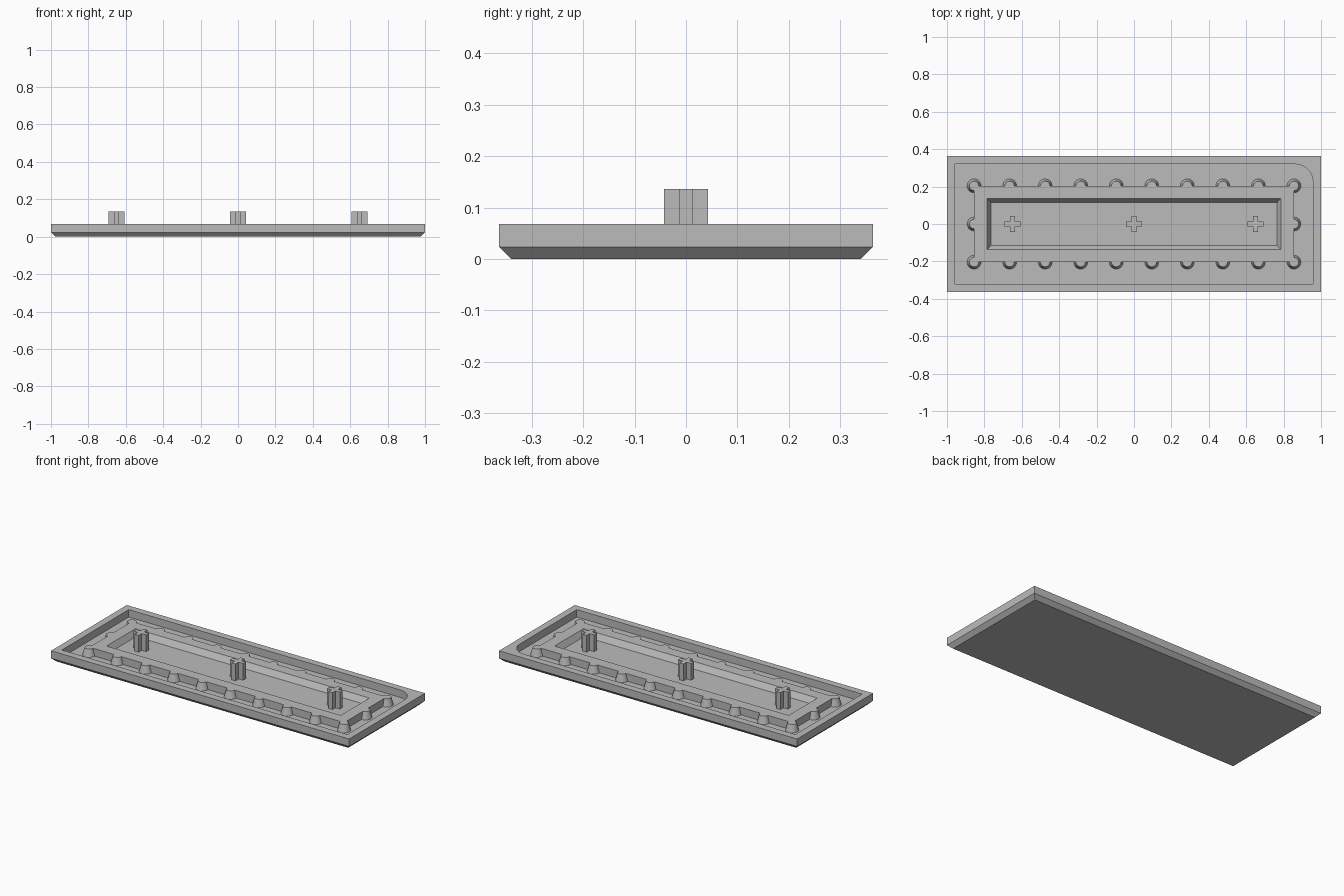
import bpy, bmesh, math

cube = bpy.data.objects.get("Cube")
if cube:
    bpy.data.objects.remove(cube, do_unlink=True)

GREY = (0.5, 0.5, 0.5, 1)
mat = bpy.data.materials.new("plain grey")
mat.use_nodes = True
mat.diffuse_color = GREY
mat.node_tree.nodes["Principled BSDF"].inputs["Base Color"].default_value = GREY

FLOOR, TOP = 0.023, 0.068      # tray floor and rim heights
PX, PY = 0.855, 0.204          # half sizes of the raised platform


def rect(bm, x, y, z, radius=0.0):
    """Rectangular loop; the back left corner can be rounded."""
    pts = [(-x, -y), (x, -y)]
    if radius:
        for i in range(9):
            a = math.pi / 2 * i / 8
            pts.append((x - radius + radius * math.cos(a), y - radius + radius * math.sin(a)))
    else:
        pts.append((x, y))
    pts.append((-x, y))
    return [bm.verts.new((px, py, z)) for px, py in pts]


def skin(bm, a, b):
    """Quads between two loops of equal length."""
    n = len(a)
    return [bm.faces.new((a[i], a[(i + 1) % n], b[(i + 1) % n], b[i])) for i in range(n)]


def finish(bm, name, smooth=False):
    mesh = bpy.data.meshes.new(name)
    bm.to_mesh(mesh)
    bm.free()
    mesh.materials.append(mat)
    ob = bpy.data.objects.new(name, mesh)
    bpy.context.collection.objects.link(ob)
    if smooth:
        bpy.ops.object.select_all(action='DESELECT')
        ob.select_set(True)
        bpy.context.view_layer.objects.active = ob
        bpy.ops.object.shade_smooth_by_angle(angle=math.radians(35))
    return ob


# Tray with chamfered underside and one rounded inner corner
bm = bmesh.new()
base = rect(bm, 0.977, 0.34, 0)
waist = rect(bm, 1, 0.363, FLOOR)
rim = rect(bm, 1, 0.363, TOP)
lip = rect(bm, 0.957, 0.32, TOP, 0.095)
floor = rect(bm, 0.957, 0.32, FLOOR, 0.095)
bm.faces.new(base[::-1])
skin(bm, base, waist)
skin(bm, waist, rim)
skin(bm, lip, floor)
bm.faces.new(floor)
ring = [e for e in bm.edges if all(v.co.z > TOP - 0.001 for v in e.verts)]
bmesh.ops.triangle_fill(bm, use_beauty=True, use_dissolve=False, edges=ring)
bmesh.ops.recalc_face_normals(bm, faces=bm.faces)
finish(bm, "tray")

# Raised platform with a sloped recess
bm = bmesh.new()
loops = [rect(bm, *p) for p in ((PX, PY, FLOOR), (PX, PY, TOP),
                                (0.785, 0.137, TOP), (0.765, 0.115, 0.034))]
for a, b in zip(loops, loops[1:]):
    skin(bm, a, b)
bm.faces.new(loops[-1])
finish(bm, "platform")


# Tapered studs around the platform edge, built only where they stick out
def stud(bm, x, y, start, sweep):
    n = round(sweep / 15)
    rings = []
    for r, z in ((0.037, FLOOR), (0.025, TOP)):
        angles = [math.radians(start + sweep * i / n) for i in range(n + 1)]
        rings.append([bm.verts.new((x + r * math.cos(a), y + r * math.sin(a), z)) for a in angles])
    low, high = rings
    for i in range(n):
        bm.faces.new((low[i], low[i + 1], high[i + 1], high[i]))
    centre = bm.verts.new((x, y, TOP))
    for i in range(n):
        bm.faces.new((centre, high[i], high[i + 1]))


bm = bmesh.new()
for i in range(1, 9):
    x = -PX + 2 * PX * i / 9
    stud(bm, x, PY, 0, 180)
    stud(bm, x, -PY, 180, 180)
stud(bm, PX, 0, -90, 180)
stud(bm, -PX, 0, 90, 180)
for x, y, start in ((PX, PY, -90), (-PX, PY, 0), (-PX, -PY, 90), (PX, -PY, 180)):
    stud(bm, x, y, start, 270)
finish(bm, "edge_studs", smooth=True)

# Three cross-shaped pegs
ARM, HALF, PEG_TOP = 0.043, 0.013, 0.136
quarter = [(ARM, -HALF), (ARM, HALF), (HALF, HALF)]
for name, x in (("right_peg", -0.65), ("middle_peg", 0), ("left_peg", 0.65)):
    bm = bmesh.new()
    outline = []
    for k in range(4):
        c, s = round(math.cos(k * math.pi / 2)), round(math.sin(k * math.pi / 2))
        outline += [(x + c * u - s * v, s * u + c * v) for u, v in quarter]
    low = [bm.verts.new((u, v, 0.034)) for u, v in outline]
    high = [bm.verts.new((u, v, PEG_TOP)) for u, v in outline]
    skin(bm, low, high)
    bm.faces.new(high)
    finish(bm, name)
